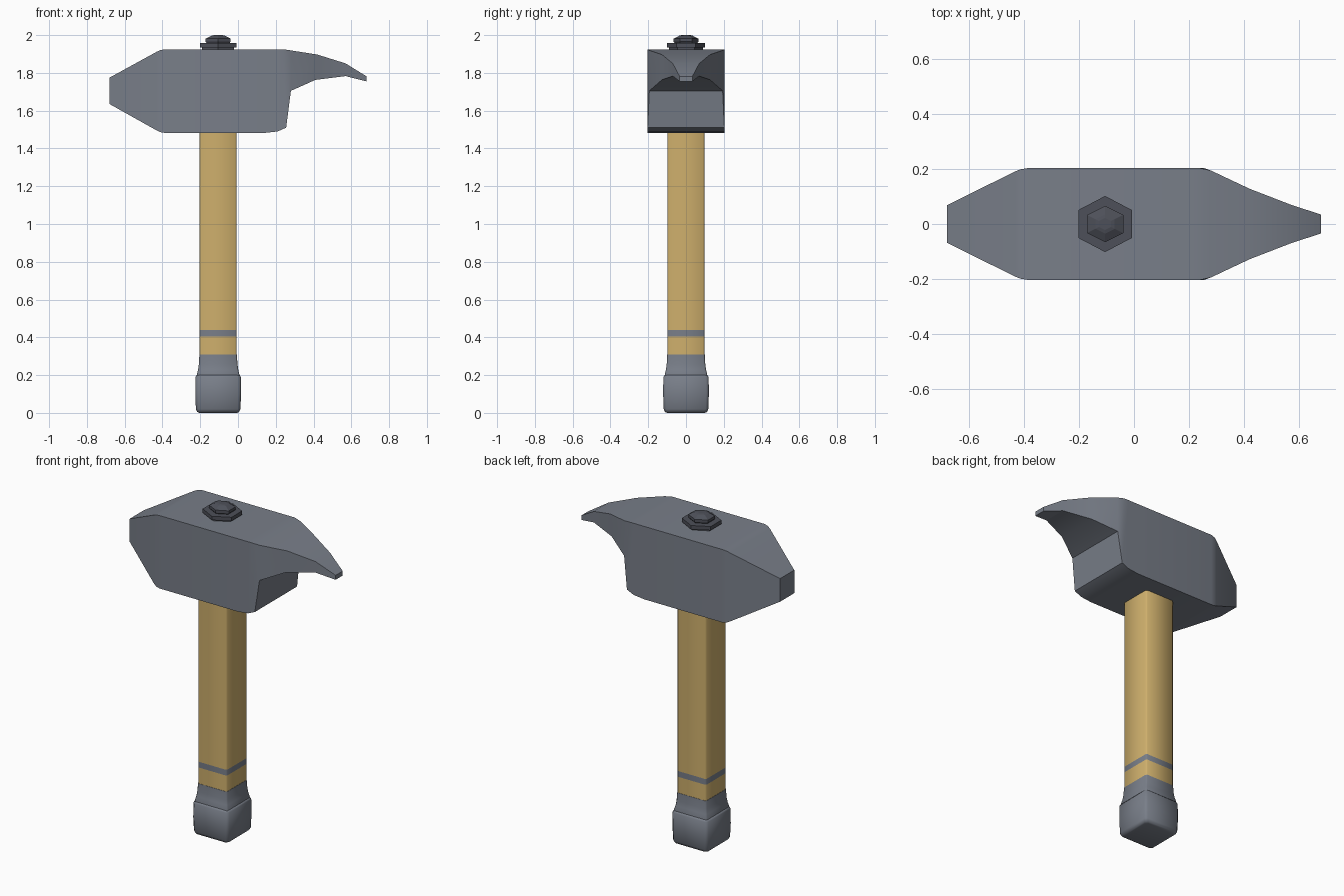
import bpy, bmesh, math

if "Cube" in bpy.data.objects:
    bpy.data.objects.remove(bpy.data.objects["Cube"])


def material(name, rgb):
    m = bpy.data.materials.new(name)
    m.diffuse_color = (*rgb, 1)
    m.use_nodes = True
    m.node_tree.nodes["Principled BSDF"].inputs["Base Color"].default_value = m.diffuse_color
    return m


STEEL = material("grey steel", (0.19, 0.21, 0.25))
WOOD = material("pale wood", (0.62, 0.43, 0.15))
DARK = material("dark steel", (0.075, 0.08, 0.10))
HX = -0.105  # handle axis


def loft(name, rings, mat, smooth=None):
    """Skin a list of equal-length rings and cap both ends."""
    bm = bmesh.new()
    vs = [[bm.verts.new(p) for p in r] for r in rings]
    n = len(rings[0])
    for a, b in zip(vs, vs[1:]):
        for i in range(n):
            j = (i + 1) % n
            bm.faces.new((a[i], a[j], b[j], b[i]))
    bm.faces.new(vs[0][::-1])
    bm.faces.new(vs[-1])
    bmesh.ops.recalc_face_normals(bm, faces=bm.faces)
    me = bpy.data.meshes.new(name)
    bm.to_mesh(me)
    bm.free()
    me.materials.append(mat)
    ob = bpy.data.objects.new(name, me)
    bpy.context.collection.objects.link(ob)
    if smooth:
        bpy.ops.object.select_all(action='DESELECT')
        ob.select_set(True)
        bpy.context.view_layer.objects.active = ob
        bpy.ops.object.shade_smooth_by_angle(angle=math.radians(smooth))
    return ob


def square(z, h, c=0.008):
    """Square ring with small cut corners."""
    k = h - c
    pts = [(h, -k), (h, k), (k, h), (-k, h), (-h, k), (-h, -k), (-k, -h), (k, -h)]
    return [(HX + x, y, z) for x, y in pts]


def hexagon(z, rx, ry):
    """Six-sided ring with points along y."""
    return [(HX + rx * math.sin(math.pi / 3 * i) / math.sin(math.pi / 3),
             ry * math.cos(math.pi / 3 * i), z) for i in range(6)]


# Hammer head: top x, top z, bottom x, bottom z, half width
stations = [
    (-0.68, 1.775, -0.68, 1.635, 0.068),
    (-0.43, 1.912, -0.43, 1.495, 0.192),
    (-0.41, 1.921, -0.41, 1.486, 0.199),
    (-0.385, 1.925, -0.385, 1.482, 0.203),
    (0.14, 1.925, 0.14, 1.482, 0.203),
    (0.21, 1.925, 0.21, 1.490, 0.203),
    (0.24, 1.925, 0.255, 1.510, 0.203),
    (0.28, 1.919, 0.28, 1.705, 0.194),
    (0.42, 1.897, 0.41, 1.763, 0.128),
    (0.57, 1.850, 0.57, 1.783, 0.070),
    (0.68, 1.782, 0.68, 1.755, 0.034),
]
loft("hammer_head", [[(tx, -w, tz), (tx, w, tz), (bx, w, bz), (bx, -w, bz)]
                     for tx, tz, bx, bz, w in stations], STEEL, 20)

# Wooden handle with a flush grey band
handle = loft("handle", [square(z, 0.098) for z in (0.28, 0.405, 0.44, 1.50)], WOOD, 50)
handle.data.materials.append(STEEL)
for f in handle.data.polygons:
    if 0.41 < f.center.z < 0.435:
        f.material_index = 1

# Flared collar and end cap
loft("collar", [square(z, h) for z, h in
                ((0.19, 0.112), (0.205, 0.112), (0.23, 0.106), (0.26, 0.102), (0.308, 0.0995))],
     STEEL, 50)
loft("end_cap", [square(z, h, 0.014) for z, h in
                 ((0, 0.10), (0.005, 0.111), (0.02, 0.118), (0.10, 0.121), (0.19, 0.12), (0.2, 0.114))],
     STEEL, 50)

# Washer and nut on top
loft("washer", [hexagon(z, r, r * 1.05) for z, r in
                ((1.92, 0.085), (1.934, 0.085), (1.934, 0.097), (1.957, 0.097))], DARK)
loft("nut", [hexagon(z, r, r) for z, r in
             ((1.95, 0.055), (1.965, 0.066), (1.981, 0.066), (1.997, 0.035), (2.0, 0.022))], DARK)
